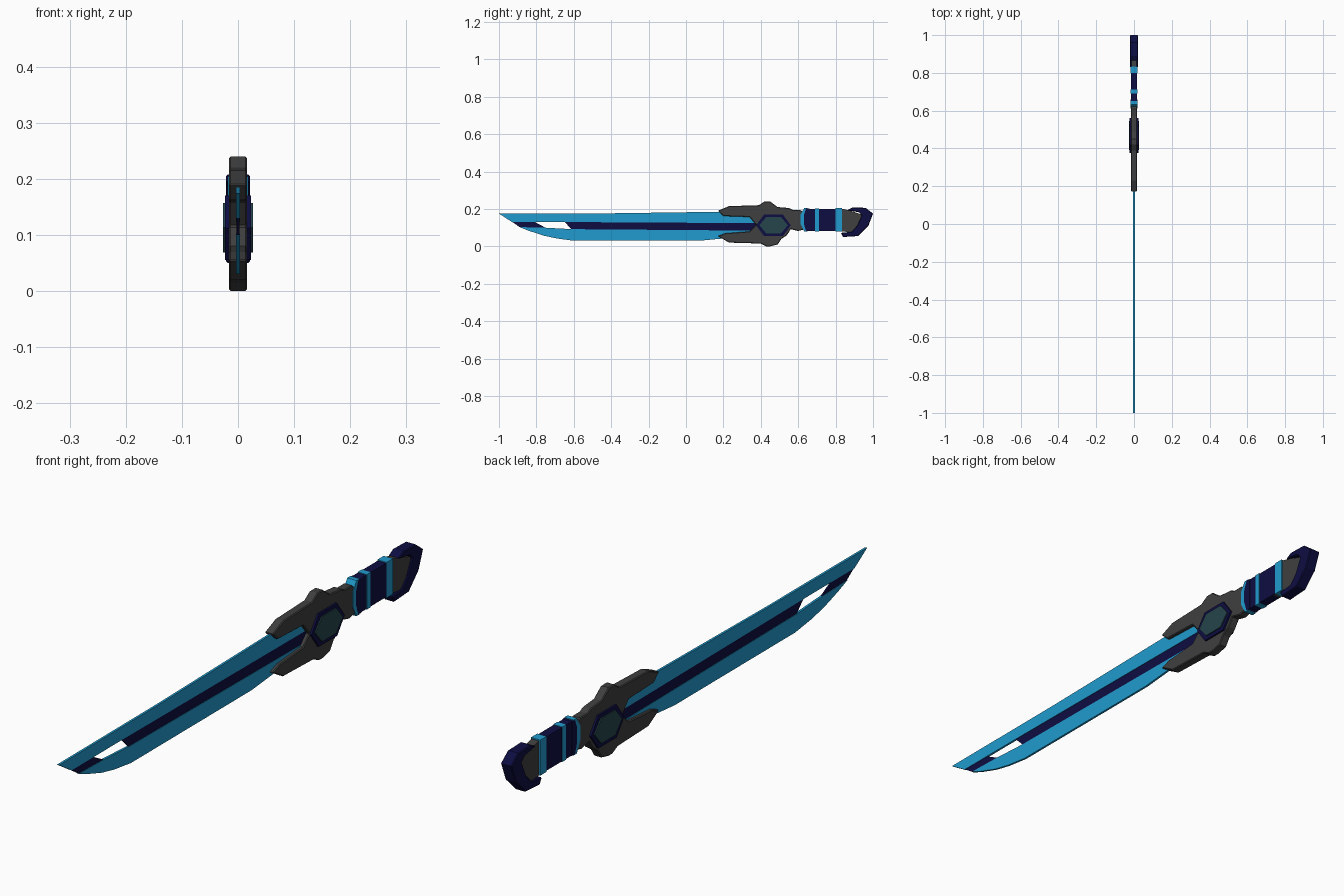
import bpy, bmesh

cube = bpy.data.objects.get("Cube")
if cube:
    bpy.data.objects.remove(cube, do_unlink=True)


def material(name, rgb):
    m = bpy.data.materials.new(name)
    m.use_nodes = True
    m.diffuse_color = (*rgb, 1)
    m.node_tree.nodes["Principled BSDF"].inputs["Base Color"].default_value = (*rgb, 1)
    return m


CYAN = material("bright cyan", (0.015, 0.33, 0.62))
NAVY = material("dark navy", (0.004, 0.004, 0.055))
GREY = material("charcoal grey", (0.05, 0.05, 0.05))
TEAL = material("gem teal", (0.018, 0.058, 0.069))


def slab(name, outline, half, mat, chamfer=0):
    """Extrude a (y, z) outline across x from -half to +half."""
    bm = bmesh.new()
    face = bm.faces.new([bm.verts.new((-half, y, z)) for y, z in outline])
    new = bmesh.ops.extrude_face_region(bm, geom=[face])["geom"]
    bmesh.ops.translate(bm, vec=(2 * half, 0, 0),
                        verts=[g for g in new if isinstance(g, bmesh.types.BMVert)])
    bmesh.ops.recalc_face_normals(bm, faces=bm.faces)
    mesh = bpy.data.meshes.new(name)
    bm.to_mesh(mesh)
    bm.free()
    mesh.materials.append(mat)
    ob = bpy.data.objects.new(name, mesh)
    bpy.context.collection.objects.link(ob)
    if chamfer:
        mod = ob.modifiers.new("chamfer", "BEVEL")
        mod.width, mod.segments = chamfer, 1
        mod.limit_method = "ANGLE"
        mod.angle_limit = 1.4
    return ob


# Blade: two cutting bars with a thinner dark core between them
slab("blade_upper", [(-1, .175), (-.45, .176), (.2, .185), (.38, .18), (.38, .124),
                     (-.65, .13), (-.93, .13)], .004, CYAN)
slab("blade_lower", [(-.89, .103), (-.76, .1), (-.61, .092), (.38, .084), (.38, .05), (.2, .042),
                     (.07, .03), (-.6, .03), (-.69, .042), (-.76, .057), (-.84, .083)],
     .004, CYAN)
slab("blade_core", [(-.65, .131), (.4, .126), (.4, .082), (-.61, .09)], .0025, NAVY)
slab("blade_tip_core", [(-.93, .131), (-.81, .131), (-.75, .099), (-.885, .1)], .0025, NAVY)

# Forked guard
slab("guard", [(.17, .19), (.23, .215), (.39, .22), (.42, .24), (.45, .24), (.49, .21),
               (.55, .205), (.57, .195), (.61, .195), (.63, .18), (.63, .09), (.6, .082),
               (.56, .092), (.54, .06), (.51, .04), (.49, .01), (.45, 0), (.43, 0),
               (.4, .015), (.23, .02), (.17, .055), (.21, .07), (.34, .08), (.375, .115),
               (.34, .157), (.2, .162)], .016, GREY, .003)


# Six-sided gem in its frame
def hexagon(y0, y1, z0, z1, cut):
    mid = (z0 + z1) / 2
    return [(y0, mid), (y0 + cut, z1), (y1 - cut, z1), (y1, mid), (y1 - cut, z0), (y0 + cut, z0)]


slab("gem_frame", hexagon(.375, .56, .055, .17, .042), .023, NAVY)
slab("gem", hexagon(.392, .545, .069, .157, .037), .027, TEAL)

# Handle: grey core wrapped by bands with a chevron front
slab("handle_core", [(.6, .185), (.84, .2), (.87, .193), (.94, .17), (.93, .12), (.89, .075),
                     (.83, .08), (.6, .09)], .014, GREY)


def band(name, a, b, grow, half, mat, point=0):
    lo, hi = .083 - grow, .2 + grow
    slab(name, [(a + point, hi), (b, hi), (b, lo), (a + point, lo),
                (a, lo + .04), (a, hi - .035)], half, mat)


band("handle_collar", .612, .65, .004, .018, CYAN, .02)
band("handle_wrap", .635, .81, .001, .0165, NAVY, .012)
band("handle_ring", .69, .712, .003, .0175, CYAN)
band("handle_end_band", .8, .835, .004, .018, CYAN)
slab("collar_inset", [(.642, .2015), (.66, .2015), (.66, .0815), (.642, .0815),
                      (.63, .12), (.63, .168)], .0183, NAVY)

# Hooked pommel
slab("pommel", [(.862, .193), (.89, .208), (.96, .206), (1, .175), (.975, .11), (.92, .055),
                (.84, .05), (.828, .072), (.885, .078), (.915, .11), (.94, .165),
                (.925, .182)], .021, NAVY, .003)
